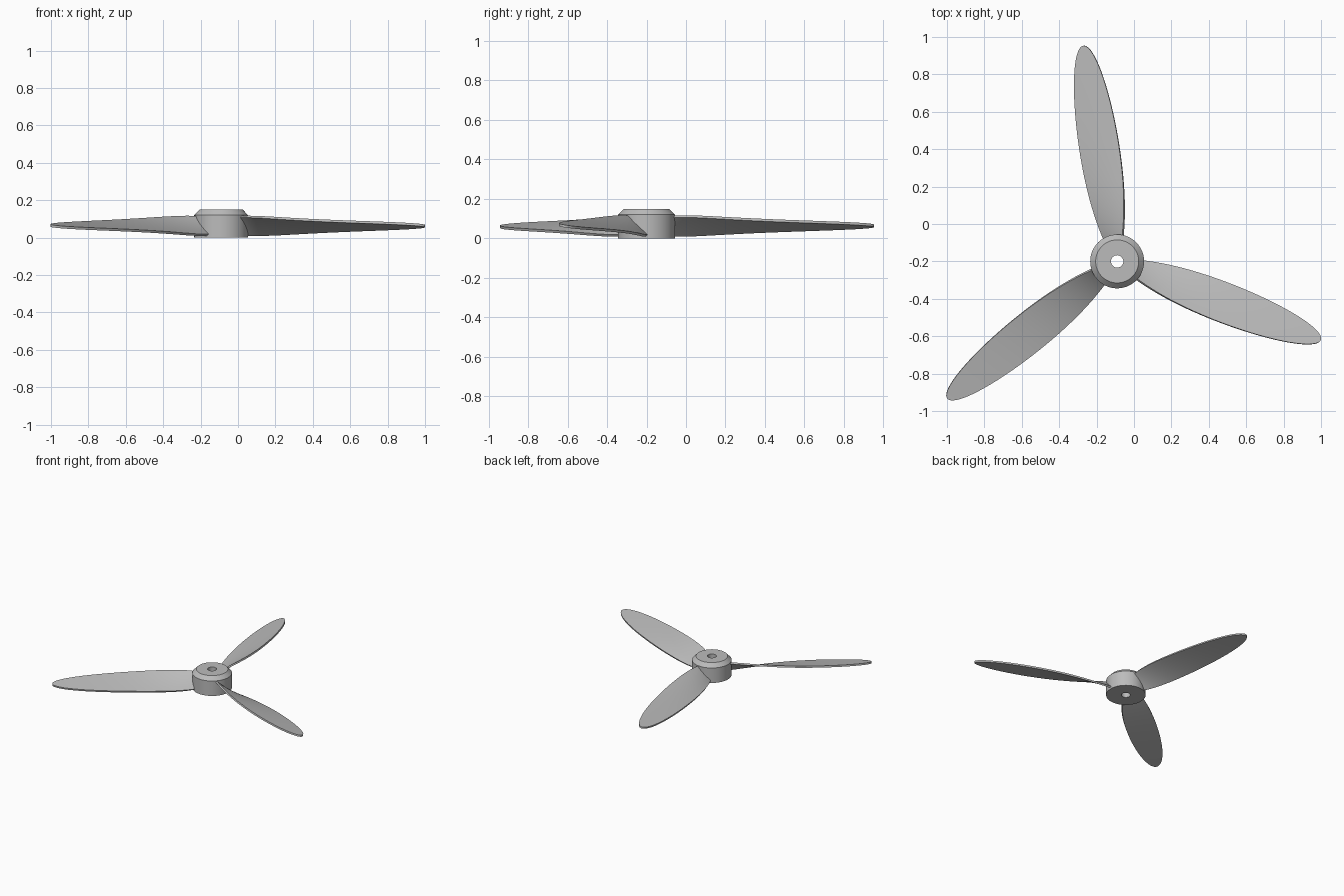
import bpy, bmesh, math
from mathutils import Matrix, Vector

cube = bpy.data.objects.get("Cube")
if cube:
    bpy.data.objects.remove(cube, do_unlink=True)

CENTRE = Vector((-0.09, -0.2, 0))
TIP, MID = 1.167, 0.58          # blade tip radius and centre of its oval outline
HALF_CHORD, THICK = 0.11, 0.013

grey = bpy.data.materials.new("plain_grey")
grey.use_nodes = True
grey.diffuse_color = (0.5, 0.5, 0.5, 1)
grey.node_tree.nodes["Principled BSDF"].inputs["Base Color"].default_value = (0.5, 0.5, 0.5, 1)


def finish(name, bm, angle=0):
    bmesh.ops.recalc_face_normals(bm, faces=bm.faces)
    mesh = bpy.data.meshes.new(name)
    bm.to_mesh(mesh)
    bm.free()
    mesh.materials.append(grey)
    obj = bpy.data.objects.new(name, mesh)
    obj.matrix_world = Matrix.Translation(CENTRE) @ Matrix.Rotation(math.radians(angle), 4, "Z")
    bpy.context.collection.objects.link(obj)
    bpy.ops.object.select_all(action="DESELECT")
    obj.select_set(True)
    bpy.context.view_layer.objects.active = obj
    bpy.ops.object.shade_smooth_by_angle(angle=math.radians(30))


def bridge(bm, a, b):
    n = len(a)
    for i in range(n):
        j = (i + 1) % n
        bm.faces.new((a[i], a[j], b[j], b[i]))


def make_hub():
    # Lathed ring with a chamfered top and a shaft hole
    profile = [(0.033, 0), (0.144, 0), (0.144, 0.12), (0.115, 0.15), (0.033, 0.15)]
    bm = bmesh.new()
    steps = 72
    rings = []
    for k in range(steps):
        a = math.tau * k / steps
        rings.append([bm.verts.new((r * math.cos(a), r * math.sin(a), z)) for r, z in profile])
    for k in range(steps):
        bridge(bm, rings[k], rings[(k + 1) % steps])
    finish("hub", bm)


def make_blade(name, angle):
    # Twisted flat plate with an oval outline, pointing along local +x
    bm = bmesh.new()
    rows, cols, root = 40, 6, 0.1
    rings = []
    for k in range(rows + 1):
        u = root + (TIP - root) * math.sin(math.pi / 2 * k / rows)
        oval = math.sqrt(max(0, 1 - ((u - MID) / (TIP - MID)) ** 2))
        half = max(HALF_CHORD * oval, 0.003)
        pitch = math.radians(9 + 33 * math.exp((0.14 - u) / 0.28))
        along = Vector((0, -math.cos(pitch), math.sin(pitch)))
        normal = Vector((0, math.sin(pitch), math.cos(pitch)))
        mid = Vector((u, 0, 0.063))
        spread = [2 * c / cols - 1 for c in range(cols + 1)]
        upper = [mid + along * half * s + normal * THICK / 2 for s in spread]
        lower = [mid + along * half * s - normal * THICK / 2 for s in reversed(spread)]
        rings.append([bm.verts.new(p) for p in upper + lower])
    for a, b in zip(rings, rings[1:]):
        bridge(bm, a, b)
    bm.faces.new(rings[0])
    bm.faces.new(rings[-1])
    finish(name, bm, angle)


make_hub()
for label, angle in (("back_blade", 98.9), ("right_blade", 218.9), ("left_blade", 338.9)):
    make_blade(label, angle)
